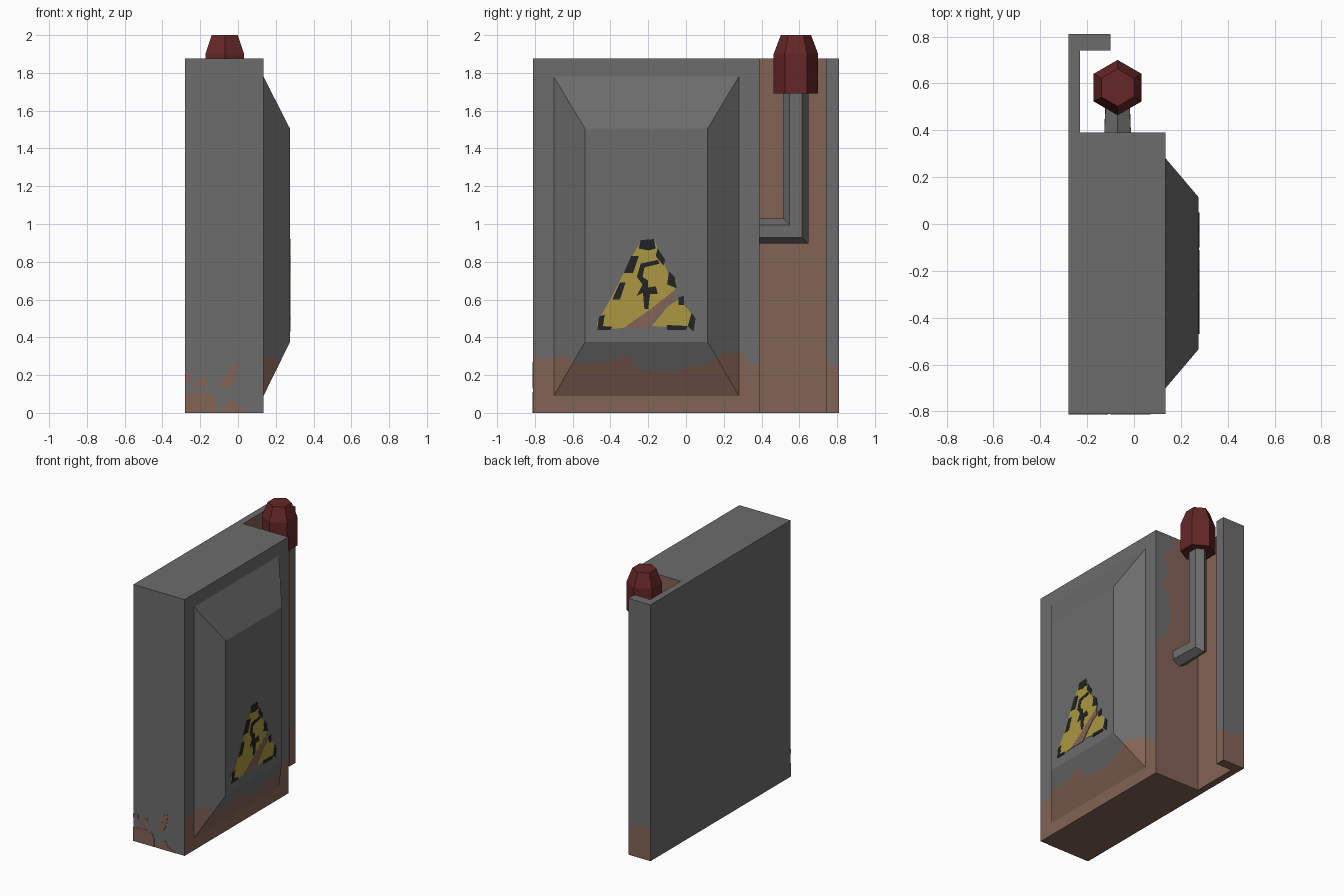
import bpy, bmesh, math
from mathutils import Vector

cube = bpy.data.objects.get("Cube")
if cube:
    bpy.data.objects.remove(cube)


def material(name, r, g, b):
    m = bpy.data.materials.new(name)
    m.use_nodes = True
    m.diffuse_color = (r, g, b, 1)
    bsdf = next(n for n in m.node_tree.nodes if n.type == 'BSDF_PRINCIPLED')
    bsdf.inputs["Base Color"].default_value = (r, g, b, 1)
    bsdf.inputs["Roughness"].default_value = 0.8
    return m


grey = material("grey metal", .15, .15, .15)
rust = material("rust", .225, .125, .09)
red = material("dark red", .13, .02, .02)
yellow = material("warning yellow", .41, .31, .05)
black = material("soft black", .016, .017, .019)


def loft(bm, rings):
    """Closed solid through rings of equal point count."""
    loops = [[bm.verts.new(p) for p in ring] for ring in rings]
    for a, b in zip(loops, loops[1:]):
        for i in range(len(a)):
            j = (i + 1) % len(a)
            bm.faces.new((a[i], a[j], b[j], b[i]))
    bm.faces.new(loops[0][::-1])
    bm.faces.new(loops[-1])
    bmesh.ops.recalc_face_normals(bm, faces=bm.faces[:])


def finish(name, bm, *mats):
    mesh = bpy.data.meshes.new(name)
    bm.normal_update()
    bm.to_mesh(mesh)
    bm.free()
    for m in mats:
        mesh.materials.append(m)
    obj = bpy.data.objects.new(name, mesh)
    bpy.context.collection.objects.link(obj)
    return obj


def rect(x, y0, y1, z0, z1):
    return [(x, y0, z0), (x, y1, z0), (x, y1, z1), (x, y0, z1)]


def box(bm, x0, x1, y0, y1, z0, z1):
    loft(bm, [rect(x0, y0, y1, z0, z1), rect(x1, y0, y1, z0, z1)])


def cut(bm, faces, point, normal):
    geom = set(faces)
    for f in faces:
        geom.update(f.edges)
        geom.update(f.verts)
    bmesh.ops.bisect_plane(bm, geom=list(geom), plane_co=point, plane_no=normal)
    bm.normal_update()


def paint_below(bm, pick, u, v, line):
    """Cut picked faces along a ragged line in the u-v plane, rust below it."""
    def vec(a, b):
        p = Vector()
        p[u], p[v] = a, b
        return p

    def picked():
        return [f for f in bm.faces if pick(f.normal)]

    for a, b in line[1:-1]:
        cut(bm, picked(), vec(a, b), vec(1, 0))
    for (a0, b0), (a1, b1) in zip(line, line[1:]):
        def strip():
            return [f for f in picked() if a0 < f.calc_center_median()[u] < a1]
        cut(bm, strip(), vec(a0, b0), vec(b0 - b1, a1 - a0))
        for f in strip():
            c = f.calc_center_median()
            if c[v] < b0 + (b1 - b0) * (c[u] - a0) / (a1 - a0):
                f.material_index = 1


def plates(name, shapes, axis, pos, depth, mat):
    """Thin flat paint patches facing along an axis."""
    bm = bmesh.new()
    for pts in shapes:
        rings = []
        for d in (pos, pos + depth):
            rings.append([(d, a, b) if axis == 'x' else (a, d, b) for a, b in pts])
        loft(bm, rings)
    return finish(name, bm, mat)


H = 1.875

# Cabinet with raised bevelled panel on its +x side
bm = bmesh.new()
loft(bm, [rect(-.28, -.81, .39, 0, H), rect(.135, -.81, .39, 0, H),
          rect(.135, -.7, .28, .09, 1.78), rect(.275, -.535, .115, .375, 1.505)])
bm.normal_update()
paint_below(bm, lambda n: n.x > .3, 1, 2,
            [(-.82, .30), (-.72, .28), (-.66, .31), (-.57, .26), (-.42, .27), (-.3, .31),
             (-.26, .23), (-.08, .215), (.02, .245), (.1, .25), (.2, .32), (.3, .32),
             (.33, .26), (.4, .24)])
paint_below(bm, lambda n: n.y > .9, 2, 0,
            [(-.01, .15), (1.0, .14), (1.1, .05), (1.25, .0), (1.4, .02), (1.5, .09),
             (1.58, .02), (1.7, .07), (1.78, .0), (1.88, -.03)])
for f in bm.faces:
    if f.normal.z < -.9:
        f.material_index = 1
finish("cabinet", bm, grey, rust)

# Back plate of the lever recess, rusty inside
bm = bmesh.new()
box(bm, -.28, -.23, .39, .81, 0, H)
bm.normal_update()
for f in bm.faces:
    if f.normal.x > .9 or f.normal.z < -.9:
        f.material_index = 1
paint_below(bm, lambda n: n.y > .9, 0, 2, [(-.29, .26), (-.22, .25)])
finish("recess_back_plate", bm, grey, rust)

# Outer lip of the recess
bm = bmesh.new()
box(bm, -.23, -.1, .74, .81, 0, H)
bm.normal_update()
paint_below(bm, lambda n: n.y > .9, 0, 2, [(-.24, .25), (-.17, .22), (-.09, .24)])
paint_below(bm, lambda n: n.x > .9, 1, 2, [(.73, .27), (.77, .26), (.82, .23)])
for f in bm.faces:
    if f.normal.y < -.9 or f.normal.z < -.9:
        f.material_index = 1
finish("recess_lip", bm, grey, rust)

# Bent hexagonal lever
LX, LY, LZ, R = -.07, .582, .9625, .066
wall, elbow, top = [], [], []
for i in range(6):
    a = math.radians(60 * i)
    s, x = R * math.cos(a), R * math.sin(a)
    wall.append((LX + x, .385, LZ + s))
    elbow.append((LX + x * .85, LY - s, LZ + s))
    top.append((LX + x * .85, LY - s, 1.72))
bm = bmesh.new()
loft(bm, [wall, elbow, top])
finish("lever", bm, grey)

# Hexagonal knob
bm = bmesh.new()
loft(bm, [[(LX + r * math.sin(math.radians(60 * i)), LY + r * math.cos(math.radians(60 * i)), z)
           for i in range(6)] for r, z in ((.118, 1.69), (.118, 1.9), (.08, 2.0))])
finish("lever_knob", bm, red)

# Rust patches on the front
plates("front_rust", [
    [(-.28, 0), (-.11, 0), (-.11, .06), (-.13, .1), (-.19, .11), (-.28, .1)],
    [(-.1, .0), (.07, 0), (.0, .03), (-.02, .07), (-.04, .06), (-.09, .02)],
    [(-.09, .14), (-.04, .13), (-.01, .19), (0, .27), (-.05, .24), (-.04, .2), (-.08, .19)],
    [(-.23, .14), (-.18, .13), (-.16, .17), (-.17, .2), (-.22, .17)],
    [(-.28, .17), (-.24, .17), (-.24, .2), (-.28, .2)]], 'y', -.81, -.002, rust)

# Worn warning sign on the panel
plates("sign_yellow", [
    [(-.47, .44), (-.33, .45), (-.2, .54), (-.06, .65), (-.05, .7), (-.1, .75),
     (-.17, .92), (-.24, .91), (-.3, .8), (-.39, .62), (-.47, .48)],
    [(-.18, .46), (.04, .45), (.05, .5), (.0, .56), (-.04, .6), (-.1, .56)]],
    'x', .275, .002, yellow)
plates("sign_rust", [
    [(-.33, .45), (-.2, .45), (-.17, .49), (-.1, .57), (-.06, .59), (-.06, .65), (-.2, .54)]],
    'x', .275, .003, rust)
plates("sign_black", [
    # border remnants
    [(-.25, .87), (-.2, .86), (-.16, .87), (-.17, .92), (-.24, .915)],
    [(-.33, .74), (-.28, .74), (-.25, .83), (-.29, .83)],
    [(-.39, .6), (-.35, .6), (-.32, .69), (-.35, .69)],
    [(-.47, .44), (-.4, .44), (-.39, .455), (-.44, .46), (-.43, .52), (-.46, .51)],
    [(-.16, .83), (-.12, .78), (-.11, .81), (-.15, .87)],
    [(-.1, .68), (-.05, .66), (-.06, .72), (-.09, .75)],
    [(-.1, .44), (.0, .44), (.01, .46), (-.1, .465)],
    [(.01, .46), (.04, .43), (.05, .5), (.03, .53)],
    [(-.04, .57), (-.01, .57), (-.01, .62), (-.04, .61)],
    # central symbol
    [(-.26, .62), (-.2, .65), (-.2, .7), (-.23, .72), (-.22, .77), (-.14, .79), (-.15, .81),
     (-.24, .79), (-.26, .72), (-.23, .68)],
    [(-.22, .55), (-.2, .55), (-.19, .63), (-.15, .63), (-.16, .67), (-.23, .66)]],
    'x', .275, .004, black)
